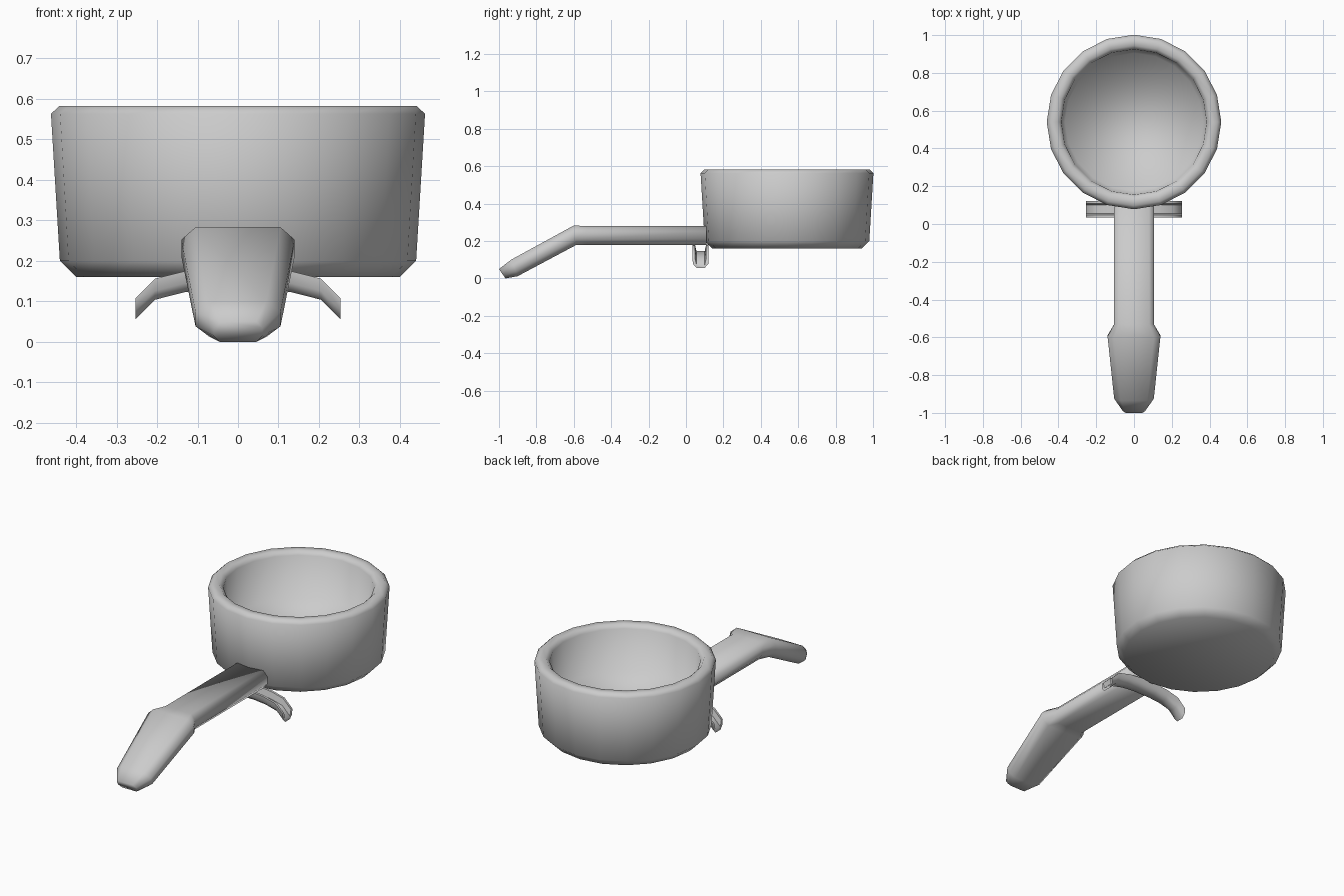
import bpy, bmesh, math

if "Cube" in bpy.data.objects:
    bpy.data.objects.remove(bpy.data.objects["Cube"])


def finish(name, bm, angle):
    bmesh.ops.recalc_face_normals(bm, faces=bm.faces)
    mesh = bpy.data.meshes.new(name)
    bm.to_mesh(mesh)
    bm.free()
    ob = bpy.data.objects.new(name, mesh)
    bpy.context.collection.objects.link(ob)
    bpy.ops.object.select_all(action='DESELECT')
    ob.select_set(True)
    bpy.context.view_layer.objects.active = ob
    bpy.ops.object.shade_smooth_by_angle(angle=math.radians(angle))
    return ob


def loft(name, rings, angle):
    """Skin a list of closed point rings and cap both ends."""
    bm = bmesh.new()
    rows = [[bm.verts.new(p) for p in ring] for ring in rings]
    n = len(rows[0])
    for a, b in zip(rows, rows[1:]):
        for i in range(n):
            j = (i + 1) % n
            bm.faces.new((a[i], a[j], b[j], b[i]))
    bm.faces.new(rows[0])
    bm.faces.new(rows[-1])
    return finish(name, bm, angle)


# Basket: 20-sided cup, profile runs from underside over the rim to the inner floor
profile = [(0.40, 0.16), (0.44, 0.20), (0.462, 0.563), (0.442, 0.582),
           (0.405, 0.582), (0.385, 0.562), (0.365, 0.33)]
SIDES = 20
loft("basket", [[(r * math.cos(2 * math.pi * i / SIDES),
                  0.54 + r * math.sin(2 * math.pi * i / SIDES), z)
                 for i in range(SIDES)] for r, z in profile], 110)

# Handle: chamfered sections (y top, z top, y bottom, z bottom, half width, chamfer)
sections = [(0.11, 0.28, 0.11, 0.18, 0.105, 0.025),
            (-0.53, 0.28, -0.53, 0.18, 0.105, 0.025),
            (-0.60, 0.283, -0.585, 0.18, 0.14, 0.035),
            (-0.935, 0.10, -0.90, 0.012, 0.105, 0.035),
            (-1.0, 0.05, -0.965, 0.0, 0.06, 0.015)]


def handle_ring(yt, zt, yb, zb, w, c):
    shape = [(w - c, 0), (w, 0.3), (w, 0.7), (w - c, 1),
             (c - w, 1), (-w, 0.7), (-w, 0.3), (c - w, 0)]
    return [(x, yt + (yb - yt) * v, zt + (zb - zt) * v) for x, v in shape]


loft("handle", [handle_ring(*s) for s in sections], 110)

# Double spout: open U-shaped trough swept along a downward arch
trough = [(-0.043, 0.0), (-0.041, -0.030), (-0.022, -0.052), (0.022, -0.052),
          (0.041, -0.030), (0.043, 0.0), (0.030, 0.0), (0.022, -0.036),
          (-0.022, -0.036), (-0.030, 0.0)]
half = [(0.06, 0.182), (0.13, 0.175), (0.205, 0.156), (0.253, 0.108)]
arch = [(-x, z) for x, z in reversed(half)] + half
loft("spout", [[(x, 0.078 + dy, z + dz) for dy, dz in trough] for x, z in arch], 60)
